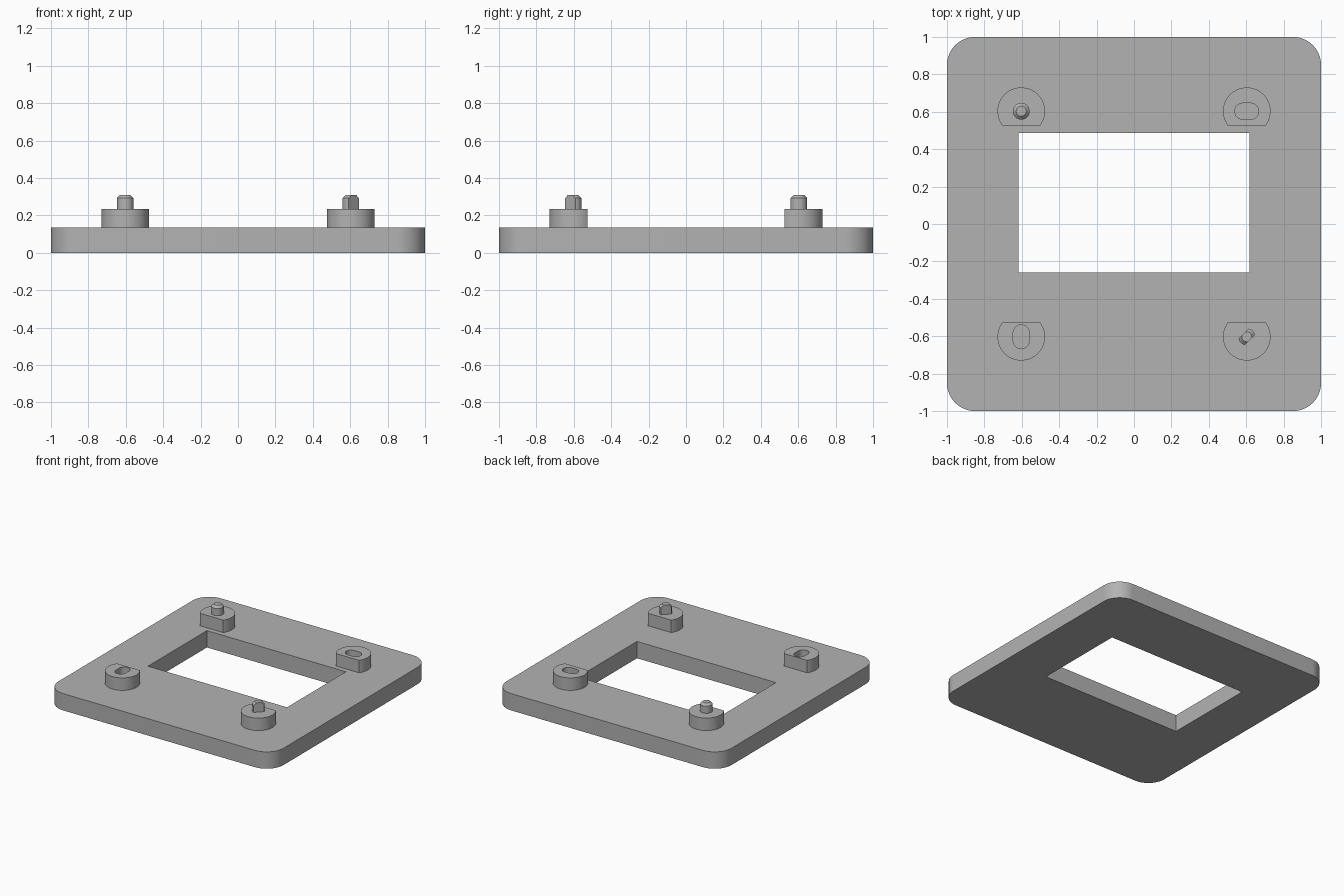
import bpy, bmesh, math
from mathutils import Vector

cube = bpy.data.objects.get("Cube")
if cube:
    bpy.data.objects.remove(cube, do_unlink=True)

GREY = (0.45, 0.45, 0.45, 1)
mat = bpy.data.materials.new("plain grey")
mat.use_nodes = True
mat.diffuse_color = GREY
mat.node_tree.nodes["Principled BSDF"].inputs["Base Color"].default_value = GREY

PLATE_TOP, BOSS_TOP, PIN_TOP = 0.135, 0.235, 0.31
POST = 0.603                      # distance of each boss from the centre lines


def finish(bm, name):
    bmesh.ops.recalc_face_normals(bm, faces=bm.faces)
    mesh = bpy.data.meshes.new(name)
    bm.to_mesh(mesh)
    bm.free()
    mesh.materials.append(mat)
    obj = bpy.data.objects.new(name, mesh)
    bpy.context.collection.objects.link(obj)
    bpy.ops.object.select_all(action='DESELECT')
    obj.select_set(True)
    bpy.context.view_layer.objects.active = obj
    bpy.ops.object.shade_smooth_by_angle(angle=math.radians(30))
    return obj


def arc(cx, cy, r, start, end, steps):
    angles = [math.radians(start + (end - start) * i / steps) for i in range(steps + 1)]
    return [(cx + r * math.cos(a), cy + r * math.sin(a)) for a in angles]


def prism(name, loops, z0, z1, open_bottom=False):
    """Extrude an outline, with optional hole outlines, from z0 to z1."""
    bm = bmesh.new()
    edges = []
    for loop in loops:
        verts = [bm.verts.new((x, y, z0)) for x, y in loop]
        edges += [bm.edges.new((a, b)) for a, b in zip(verts, verts[1:] + verts[:1])]
    bmesh.ops.triangle_fill(bm, edges=edges, use_beauty=True)
    base = bm.faces[:]
    ext = bmesh.ops.extrude_face_region(bm, geom=base, use_keep_orig=True)
    top = [v for v in ext["geom"] if isinstance(v, bmesh.types.BMVert)]
    bmesh.ops.translate(bm, verts=top, vec=(0, 0, z1 - z0))
    bmesh.ops.recalc_face_normals(bm, faces=bm.faces)
    if open_bottom:
        low = [f for f in bm.faces if all(abs(v.co.z - z0) < 1e-5 for v in f.verts)]
        bmesh.ops.delete(bm, geom=low, context='FACES')
    return finish(bm, name)


def slot(cx, cy, along_x):
    half, r = 0.021, 0.043
    if along_x:
        return arc(cx + half, cy, r, -90, 90, 16) + arc(cx - half, cy, r, 90, 270, 16)
    return arc(cx, cy + half, r, 0, 180, 16) + arc(cx, cy - half, r, 180, 360, 16)


def boss(name, sx, sy, slot_along_x=None):
    """Round boss whose inner side is cut flat, with an optional slot."""
    r, flat = 0.127, 0.076
    a = math.degrees(math.asin(flat / r))
    outline = [(sx * POST + x, sy * (POST + y)) for x, y in arc(0, 0, r, -a, 180 + a, 48)]
    loops = [outline]
    if slot_along_x is not None:
        loops.append(slot(sx * POST, sy * POST, slot_along_x))
    prism(name, loops, PLATE_TOP, BOSS_TOP, open_bottom=True)


def pin(name, x, y, half_width=None):
    """Chamfered round pin, optionally cut to a narrow diagonal blade."""
    bm = bmesh.new()
    rings = []
    for r, z in ((0.045, BOSS_TOP), (0.045, PIN_TOP - 0.018), (0.027, PIN_TOP)):
        rings.append([bm.verts.new((px, py, z)) for px, py in arc(0, 0, r, 0, 360, 32)[:-1]])
    for low, high in zip(rings, rings[1:]):
        for i in range(len(low)):
            j = (i + 1) % len(low)
            bm.faces.new((low[i], low[j], high[j], high[i]))
    bm.faces.new(rings[-1])
    bm.faces.new(rings[0][::-1])
    if half_width:
        for side in (1, -1):
            n = Vector((side, -side, 0)).normalized()
            cut = bmesh.ops.bisect_plane(bm, geom=bm.verts[:] + bm.edges[:] + bm.faces[:],
                                         plane_co=n * half_width, plane_no=n, clear_outer=True)
            rim = [e for e in cut["geom_cut"] if isinstance(e, bmesh.types.BMEdge)]
            bmesh.ops.holes_fill(bm, edges=rim)
    bmesh.ops.translate(bm, verts=bm.verts, vec=(x, y, 0))
    finish(bm, name)


# Base plate with rounded corners and a rectangular window
c, r = 0.85, 0.15
plate_outline = []
for i, (sx, sy) in enumerate(((1, 1), (-1, 1), (-1, -1), (1, -1))):
    plate_outline += arc(sx * c, sy * c, r, 90 * i, 90 * i + 90, 16)
window = [(-0.617, -0.26), (0.617, -0.26), (0.617, 0.487), (-0.617, 0.487)]
prism("base_plate", [plate_outline, window], 0, PLATE_TOP)

# Four bosses: two slotted, two carrying pins
boss("back_left_slotted_boss", 1, 1, True)
boss("front_right_slotted_boss", -1, -1, False)
boss("back_right_boss", -1, 1)
boss("front_left_boss", 1, -1)

# Locating pins
pin("round_pin", -POST, POST)
pin("blade_pin", POST, -POST, half_width=0.023)
